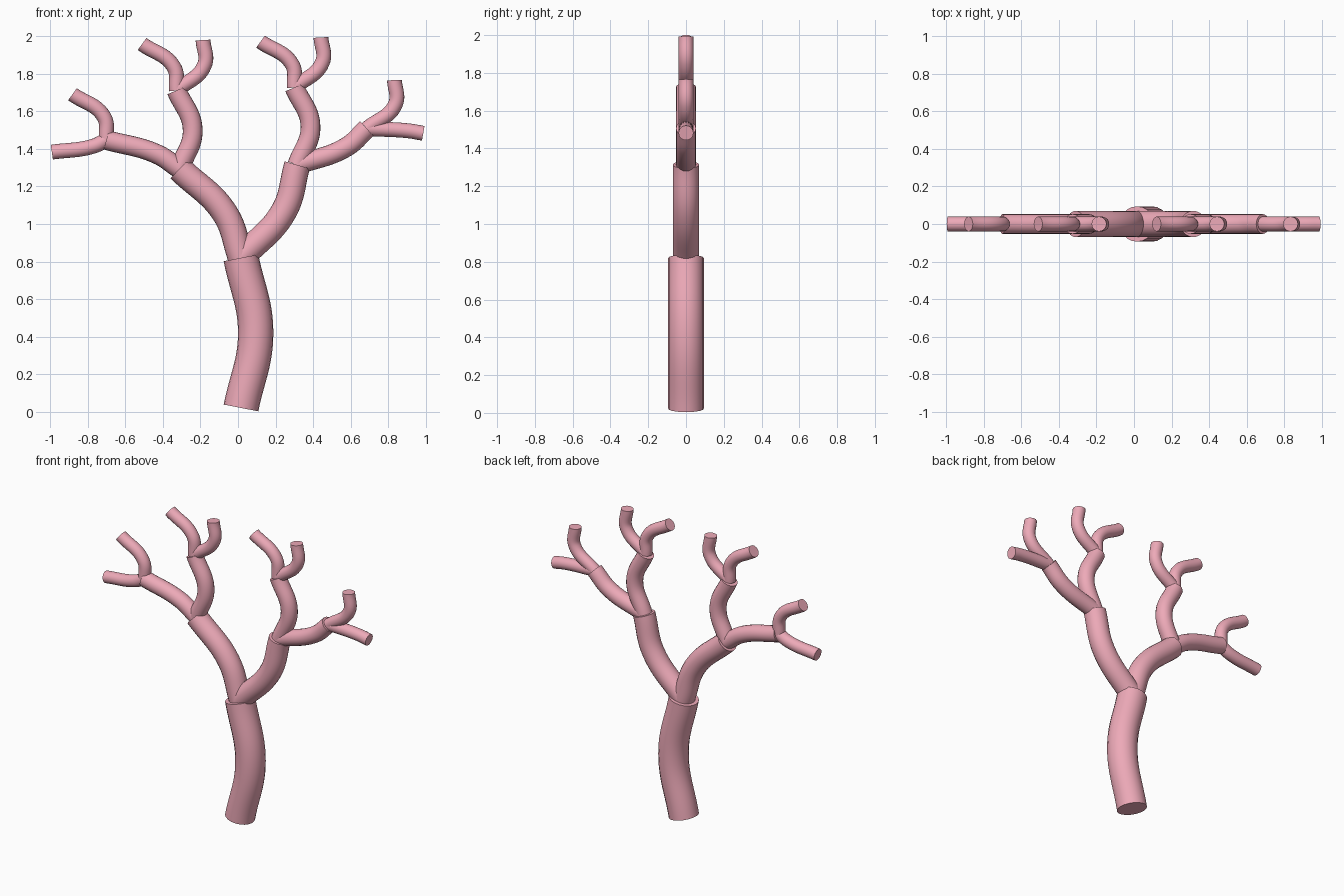
import bpy, math

if "Cube" in bpy.data.objects:
    bpy.data.objects.remove(bpy.data.objects["Cube"])

BOW = 0.078          # every limb bows sideways at its middle
RADII = [0.094, 0.070, 0.0525, 0.0394]
NAMES = ["trunk", "main_branch", "branch", "twig"]

mat = bpy.data.materials.new("pink")
mat.diffuse_color = (0.85, 0.40, 0.48, 1)
mat.use_nodes = True
mat.node_tree.nodes["Principled BSDF"].inputs["Base Color"].default_value = mat.diffuse_color


# one limb: three-point smooth curve with a round, capped section
def limb(start, end, level):
    cu = bpy.data.curves.new(NAMES[level], 'CURVE')
    cu.dimensions = '3D'
    cu.resolution_u = 12
    cu.bevel_depth = RADII[level]
    cu.bevel_resolution = 8
    cu.use_fill_caps = True
    sp = cu.splines.new('BEZIER')
    sp.bezier_points.add(2)
    mid = ((start[0] + end[0]) / 2 + BOW, (start[1] + end[1]) / 2)
    for p in sp.bezier_points:
        p.handle_left_type = p.handle_right_type = 'AUTO'
    for p, (x, z) in zip(sp.bezier_points, (start, mid, end)):
        p.co = (x, 0, z)
    ob = bpy.data.objects.new(NAMES[level], cu)
    bpy.context.collection.objects.link(ob)
    cu.materials.append(mat)
    bpy.ops.object.select_all(action='DESELECT')
    ob.select_set(True)
    bpy.context.view_layer.objects.active = ob
    bpy.ops.object.convert(target='MESH')
    bpy.ops.object.shade_smooth_by_angle(angle=math.radians(40))


# each node: (end point, children)
def grow(start, node, level=0):
    end, kids = node
    limb(start, end, level)
    for k in kids:
        grow(end, k, level + 1)


left = ((-0.311, 1.293), [
    ((-0.70, 1.447), [((-0.99, 1.382), []), ((-0.88, 1.69), [])]),
    ((-0.327, 1.71), [((-0.51, 1.957), []), ((-0.186, 1.978), [])])])
right = ((0.315, 1.314), [
    ((0.30, 1.726), [((0.12, 1.97), []), ((0.441, 1.992), [])]),
    ((0.685, 1.507), [((0.832, 1.765), []), ((0.985, 1.482), [])])])

grow((0.016, 0.022), ((0.016, 0.82), [left, right]))
